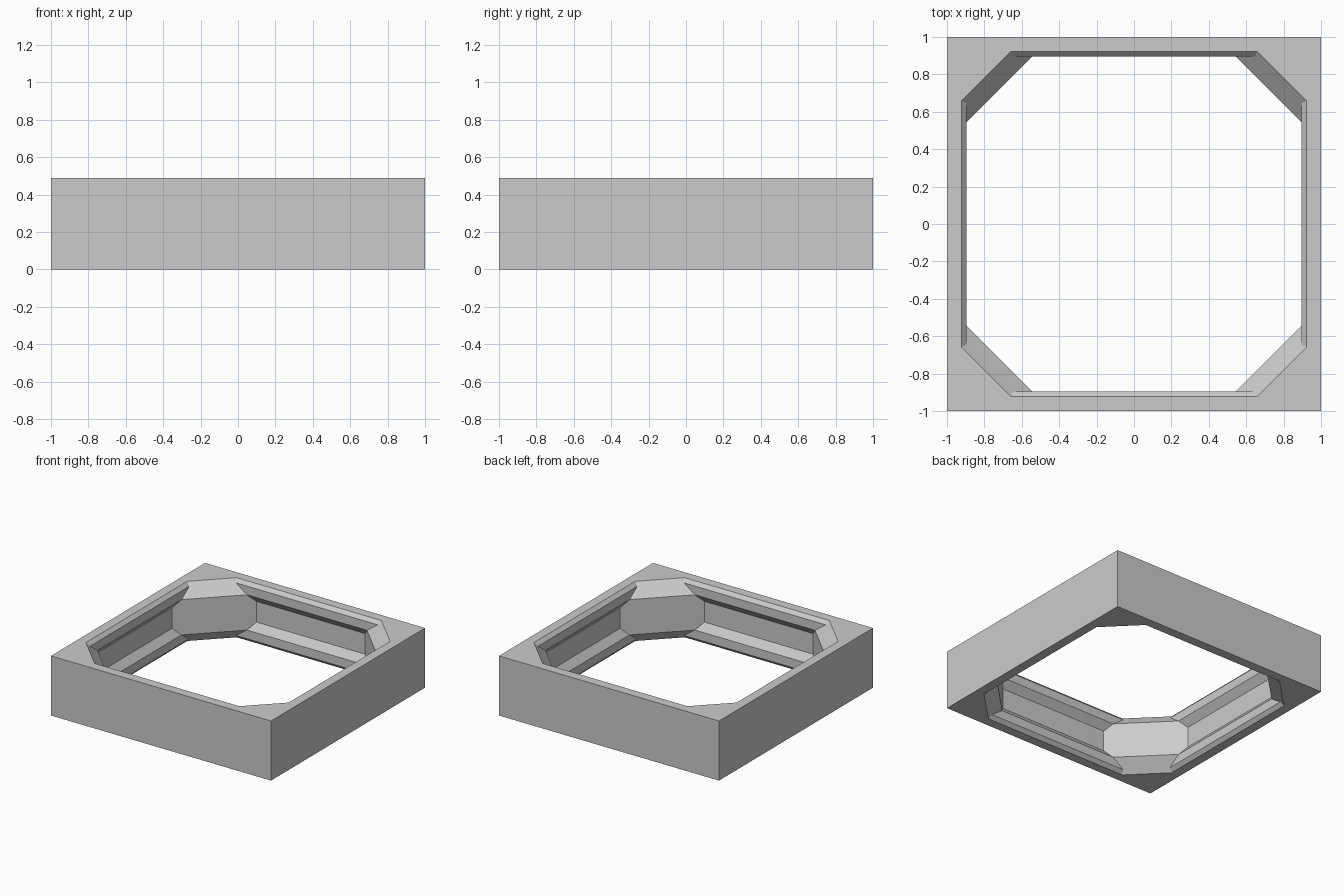
import bpy
import bmesh

if "Cube" in bpy.data.objects:
    bpy.data.objects.remove(bpy.data.objects["Cube"], do_unlink=True)

HEIGHT = 0.49

# Half profile of the opening, from the middle up: (z, half width, diagonal reach)
upper = [(0.33, 0.945, 1.44), (0.39, 0.895, 1.44),
         (0.461, 0.895, 1.54), (HEIGHT, 0.922, 1.58)]
profile = [(HEIGHT - z, a, c) for z, a, c in reversed(upper)] + upper


def octagon(bm, z, a, c):
    """Ring of eight vertices, two beside each corner of the square."""
    b = c - a
    ring = []
    x, y, u, v = a, b, b, a
    for _ in range(4):
        ring += [bm.verts.new((x, y, z)), bm.verts.new((u, v, z))]
        x, y, u, v = -y, x, -v, u
    return ring


def square(bm, z):
    return [bm.verts.new((x, y, z)) for x, y in ((1, 1), (-1, 1), (-1, -1), (1, -1))]


bm = bmesh.new()

# Inner wall: chamfered lips, grooves along the sides, flat angled corners
rings = [octagon(bm, *level) for level in profile]
for low, high in zip(rings, rings[1:]):
    for i in range(8):
        j = (i + 1) % 8
        bm.faces.new((low[i], low[j], high[j], high[i]))

# Outer wall
base, rim = square(bm, 0), square(bm, HEIGHT)
for i in range(4):
    j = (i + 1) % 4
    bm.faces.new((base[i], base[j], rim[j], rim[i]))

# Flat top and bottom between the square and the opening
for corners, ring in ((base, rings[0]), (rim, rings[-1])):
    for i in range(4):
        j = (i + 1) % 4
        bm.faces.new((corners[i], ring[2 * i], ring[2 * i + 1]))
        bm.faces.new((corners[i], ring[2 * i + 1], ring[2 * j], corners[j]))

bmesh.ops.recalc_face_normals(bm, faces=bm.faces)
mesh = bpy.data.meshes.new("square_frame")
bm.to_mesh(mesh)
bm.free()

# Plain grey material
grey = bpy.data.materials.new("light grey")
grey.use_nodes = True
colour = (0.6, 0.6, 0.6, 1)
grey.diffuse_color = colour
grey.node_tree.nodes["Principled BSDF"].inputs["Base Color"].default_value = colour
mesh.materials.append(grey)

frame = bpy.data.objects.new("square_frame", mesh)
bpy.context.collection.objects.link(frame)
